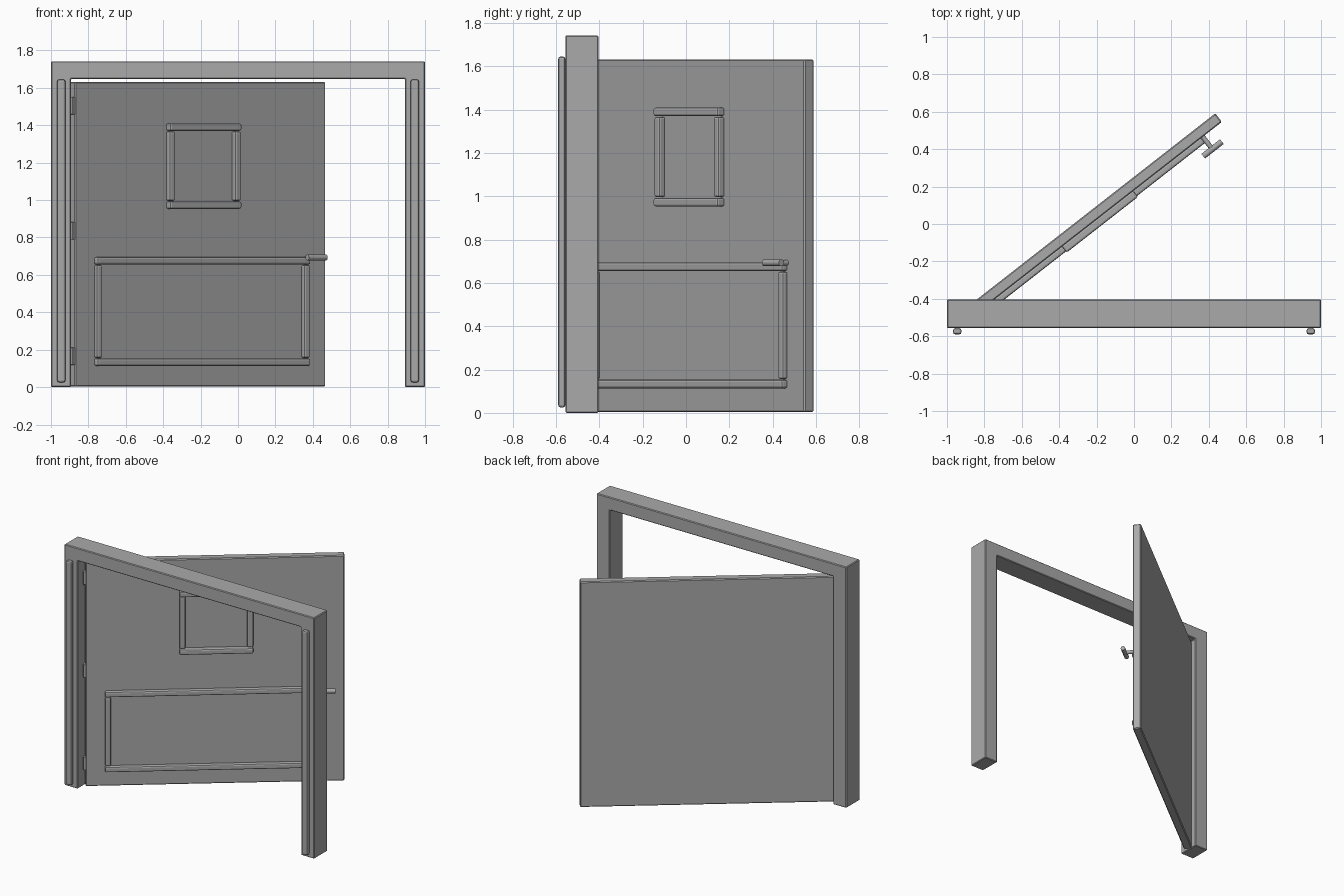
import bpy, bmesh, math
from mathutils import Matrix, Vector

old = bpy.data.objects.get("Cube")
if old:
    bpy.data.objects.remove(old, do_unlink=True)

grey = bpy.data.materials.new("plain grey")
grey.use_nodes = True
grey.diffuse_color = (0.4, 0.4, 0.4, 1)
grey.node_tree.nodes["Principled BSDF"].inputs["Base Color"].default_value = (0.4, 0.4, 0.4, 1)

# Door space: x along the leaf from the hinge, -y out of its front face, z up
SWING = math.radians(37.97)
DOOR = Matrix.Translation((-0.87, -0.50, 0)) @ Matrix.Rotation(SWING, 4, 'Z')
WORLD = Matrix.Identity(4)


def finish(name, bm, space, bevel, segments):
    bmesh.ops.recalc_face_normals(bm, faces=bm.faces)
    if bevel:
        bmesh.ops.bevel(bm, geom=bm.edges[:], offset=bevel, segments=segments,
                        profile=0.5, affect='EDGES')
    mesh = bpy.data.meshes.new(name)
    bm.to_mesh(mesh)
    bm.free()
    mesh.materials.append(grey)
    ob = bpy.data.objects.new(name, mesh)
    ob.matrix_world = space
    bpy.context.collection.objects.link(ob)
    return ob


def box(name, lo, hi, space=WORLD, bevel=0.005, segments=1):
    lo, hi = Vector(lo), Vector(hi)
    bm = bmesh.new()
    place = Matrix.Translation((lo + hi) / 2) @ Matrix.Diagonal((*(hi - lo), 1))
    bmesh.ops.create_cube(bm, size=1, matrix=place)
    return finish(name, bm, space, bevel, segments)


def rod(name, start, end, radius):
    start, end = Vector(start), Vector(end)
    axis = end - start
    place = Matrix.Translation((start + end) / 2) @ axis.to_track_quat('Z', 'Y').to_matrix().to_4x4()
    bm = bmesh.new()
    bmesh.ops.create_cone(bm, cap_ends=True, segments=12, radius1=radius,
                          radius2=radius, depth=axis.length, matrix=place)
    ob = finish(name, bm, DOOR, 0, 1)
    for poly in ob.data.polygons:
        poly.use_smooth = len(poly.vertices) == 4
    return ob


# Door frame: one arch profile pushed back
outer, inner, top, lintel = 1.0, 0.893, 1.742, 1.648
arch = [(-outer, 0), (-outer, top), (outer, top), (outer, 0),
        (inner, 0), (inner, lintel), (-inner, lintel), (-inner, 0)]
bm = bmesh.new()
face = bm.faces.new([bm.verts.new((x, -0.557, z)) for x, z in arch])
pushed = bmesh.ops.extrude_face_region(bm, geom=[face])["geom"]
bmesh.ops.translate(bm, vec=(0, 0.153, 0),
                    verts=[v for v in pushed if isinstance(v, bmesh.types.BMVert)])
finish("door_frame", bm, WORLD, 0.005, 1)

# Rounded strips on the front of both posts
for side, x in (("right", -0.945), ("left", 0.945)):
    box(f"{side}_post_strip", (x - 0.022, -0.59, 0.025), (x + 0.022, -0.557, 1.645),
        bevel=0.011, segments=2)

# Door leaf
box("door_leaf", (0, 0, 0.003), (1.70, 0.058, 1.632), DOOR, 0.006)

# Hinges on the leaf's near end
for name, z in (("lower", 0.165), ("middle", 0.835), ("upper", 1.505)):
    box(f"{name}_hinge", (-0.014, 0.004, z - 0.047), (0.004, 0.05, z + 0.047), DOOR, 0.002)


# Raised mouldings: two long rails with two stiles between them
def moulding(name, left, right, low, high, depth):
    width = 0.04
    for part, z in (("bottom_rail", low), ("top_rail", high - width)):
        box(f"{name}_{part}", (left, -depth, z), (right, 0.004, z + width), DOOR, 0.01, 2)
    for part, x in (("right_stile", left), ("left_stile", right - width)):
        box(f"{name}_{part}", (x, -depth + 0.006, low + width + 0.003),
            (x + width, 0.004, high - width - 0.003), DOOR, 0.01, 2)


moulding("window_moulding", 0.615, 1.10, 0.953, 1.41, 0.04)
moulding("panel_moulding", 0.127, 1.573, 0.113, 0.695, 0.033)

# Door handle
rod("handle_stem", (1.57, 0, 0.693), (1.57, -0.085, 0.693), 0.013)
rod("handle_lever", (1.508, -0.083, 0.693), (1.635, -0.083, 0.693), 0.016)
